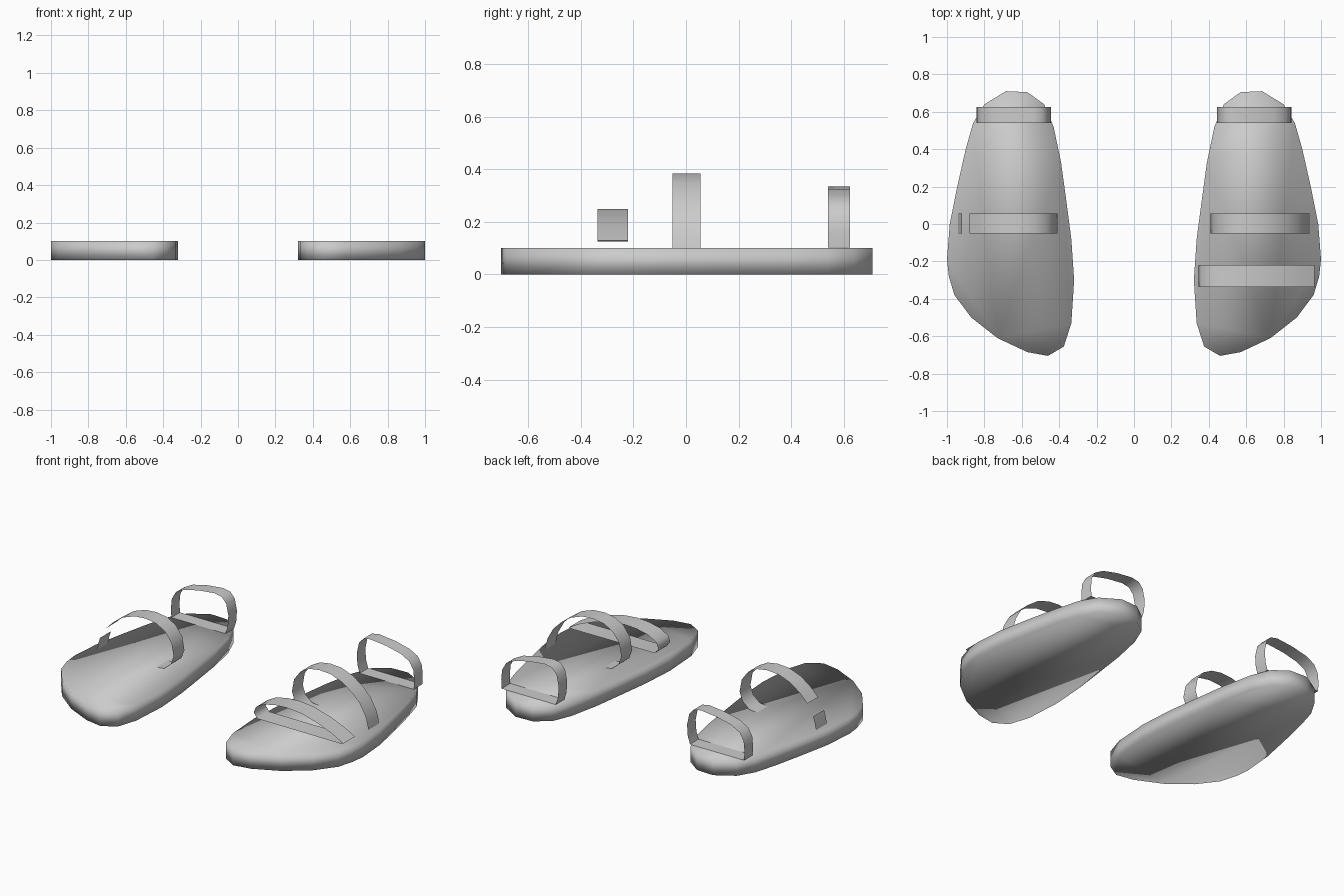
import bpy
import bmesh
import math

default_cube = bpy.data.objects.get("Cube")
if default_cube:
    bpy.data.objects.remove(default_cube, do_unlink=True)

# One plain grey for the whole pair
grey = bpy.data.materials.new("plain_grey")
grey.use_nodes = True
GREY_COLOUR = (0.6, 0.6, 0.6, 1.0)
grey.diffuse_color = GREY_COLOUR
grey.node_tree.nodes["Principled BSDF"].inputs["Base Color"].default_value = GREY_COLOUR

SOLE_HEIGHT = 0.1


def finish(name, bm, sharp_angle=None):
    """Turn a bmesh into a smooth shaded grey object."""
    for face in bm.faces:
        face.smooth = True
    mesh = bpy.data.meshes.new(name)
    bm.to_mesh(mesh)
    bm.free()
    if sharp_angle:
        mesh.set_sharp_from_angle(angle=math.radians(sharp_angle))
    mesh.materials.append(grey)
    obj = bpy.data.objects.new(name, mesh)
    bpy.context.collection.objects.link(obj)
    return obj


def make_sole(name, side, outline):
    """Flat slab raised from a foot outline, with soft shading all round."""
    bm = bmesh.new()
    base = bm.faces.new([bm.verts.new((side * x, y, 0)) for x, y in outline])
    raised = bmesh.ops.extrude_face_region(bm, geom=[base], use_keep_orig=True)
    top = [v for v in raised["geom"] if isinstance(v, bmesh.types.BMVert)]
    bmesh.ops.translate(bm, verts=top, vec=(0, 0, SOLE_HEIGHT))
    bmesh.ops.recalc_face_normals(bm, faces=bm.faces)
    return finish(name, bm)


def make_strap(name, side, profile, front, back, closed=False):
    """Thin band: an x-z profile swept from front to back."""
    bm = bmesh.new()
    rows = [[bm.verts.new((side * x, y, z)) for y in (front, back)]
            for x, z in profile]
    pairs = list(zip(rows, rows[1:]))
    if closed:
        pairs.append((rows[-1], rows[0]))
    for a, b in pairs:
        corners = [a[0], b[0], b[1], a[1]]
        bm.faces.new(corners if side > 0 else corners[::-1])
    return finish(name, bm, sharp_angle=60)


# Foot outline, heel to toe along the inner edge and back along the outer edge
outline = [
    (0.57, 0.705), (0.48, 0.64), (0.43, 0.52), (0.39, 0.33), (0.36, 0.11),
    (0.335, -0.08), (0.32, -0.3), (0.335, -0.53), (0.375, -0.655),
    (0.46, -0.705), (0.57, -0.685), (0.73, -0.61), (0.87, -0.5),
    (0.96, -0.38), (0.99, -0.28), (1.0, -0.19), (0.985, 0), (0.945, 0.2),
    (0.9, 0.4), (0.86, 0.54), (0.8, 0.64), (0.685, 0.71),
]

# Ankle band: curls under on the inner side, lands on the outer edge
ankle_arc = [
    (0.53, 0.1), (0.475, 0.107), (0.43, 0.145), (0.41, 0.2), (0.425, 0.28),
    (0.47, 0.34), (0.53, 0.373), (0.6, 0.385), (0.68, 0.379), (0.76, 0.35),
    (0.83, 0.3), (0.88, 0.25),
]
ankle_end = [(0.92, 0.18), (0.932, 0.14), (0.94, 0.1)]

# Heel loop, closed by a strip lying on the sole
heel_loop = [
    (0.465, 0.102), (0.45, 0.15), (0.445, 0.22), (0.46, 0.29), (0.49, 0.325),
    (0.54, 0.335), (0.65, 0.323), (0.75, 0.3), (0.81, 0.268), (0.837, 0.22),
    (0.843, 0.16), (0.84, 0.102),
]

# Toe loop, low and closed by a flat strip
toe_loop = [
    (0.37, 0.127), (0.345, 0.16), (0.36, 0.197), (0.42, 0.23), (0.5, 0.246),
    (0.58, 0.25), (0.68, 0.24), (0.79, 0.21), (0.89, 0.17), (0.965, 0.13),
    (0.95, 0.125),
]

for label, side in (("left", 1), ("right", -1)):
    make_sole(label + "_sole", side, outline)
    make_strap(label + "_heel_strap", side, heel_loop, 0.54, 0.625, closed=True)
    if side > 0:
        make_strap("left_ankle_strap", side, ankle_arc + ankle_end, -0.052, 0.055)
        make_strap("left_toe_strap", side, toe_loop, -0.337, -0.22, closed=True)
    else:
        # The right ankle band is open near its outer end
        make_strap("right_ankle_strap", side, ankle_arc, -0.052, 0.055)
        make_strap("right_ankle_strap_end", side, ankle_end, -0.052, 0.055)
